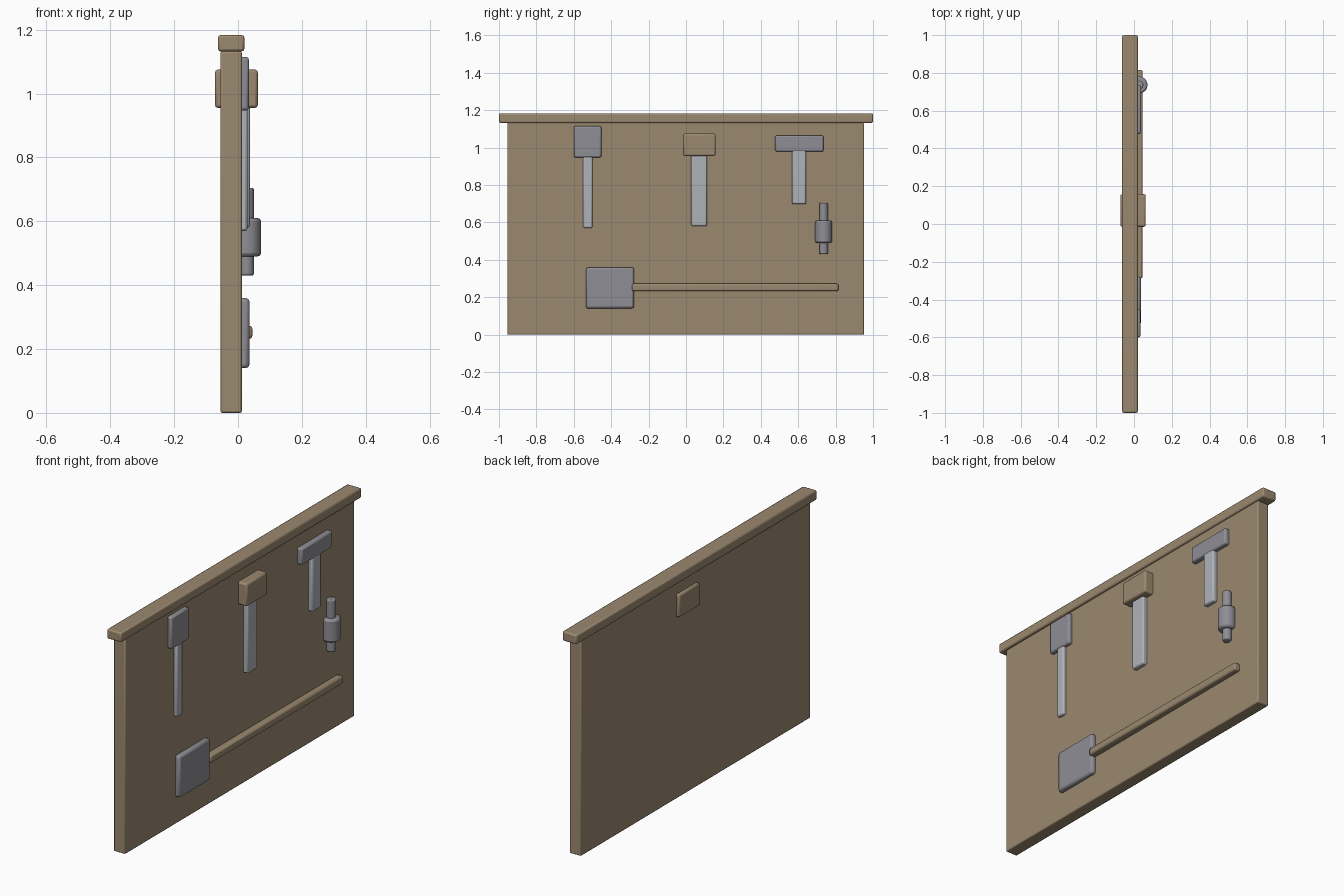
import bpy

cube = bpy.data.objects.get("Cube")
if cube:
    bpy.data.objects.remove(cube, do_unlink=True)


def material(name, rgb):
    m = bpy.data.materials.new(name)
    m.use_nodes = True
    m.diffuse_color = (*rgb, 1)
    m.node_tree.nodes["Principled BSDF"].inputs["Base Color"].default_value = (*rgb, 1)
    return m


wood = material("tan wood", (0.33, 0.25, 0.16))
steel = material("grey steel", (0.27, 0.27, 0.30))
grip = material("pale grey grip", (0.43, 0.45, 0.48))


def finish(name, mat, bevel):
    ob = bpy.context.object
    ob.name = name
    ob.data.materials.append(mat)
    bpy.ops.object.transform_apply(location=False, rotation=False, scale=True)
    mod = ob.modifiers.new("soft edges", "BEVEL")
    mod.width = bevel
    mod.segments = 2
    mod.limit_method = "ANGLE"
    mod.angle_limit = 0.9
    bpy.ops.object.shade_smooth_by_angle()
    return ob


def box(name, mat, x, y, z, bevel=0.006):
    """Box given by its (min, max) range on each axis."""
    bpy.ops.mesh.primitive_cube_add(size=1, location=[sum(r) / 2 for r in (x, y, z)])
    bpy.context.object.scale = [r[1] - r[0] for r in (x, y, z)]
    return finish(name, mat, bevel)


def rod(name, mat, x, y, z, radius, bevel=0.006):
    bpy.ops.mesh.primitive_cylinder_add(vertices=16, radius=radius, depth=z[1] - z[0],
                                        location=(x, y, sum(z) / 2))
    return finish(name, mat, bevel)


# Board and its top rail
box("board", wood, (-0.055, 0.012), (-0.955, 0.952), (0, 1.132))
box("top_rail", wood, (-0.063, 0.02), (-1, 1), (1.132, 1.183), 0.008)

# Flat scraper
box("scraper_blade", steel, (0, 0.034), (-0.6, -0.453), (0.947, 1.115), 0.009)
box("scraper_handle", grip, (0, 0.03), (-0.55, -0.5), (0.57, 0.96), 0.008)

# Mallet, its head passing through the board
box("mallet_head", wood, (-0.072, 0.062), (-0.015, 0.158), (0.955, 1.075), 0.009)
box("mallet_handle", grip, (0, 0.037), (0.028, 0.112), (0.58, 0.97), 0.008)

# Hammer
box("hammer_head", steel, (0, 0.038), (0.477, 0.735), (0.978, 1.065), 0.009)
box("hammer_handle", grip, (0, 0.036), (0.567, 0.642), (0.698, 0.99), 0.008)

# Spindle with a thick collar
rod("spindle_shaft", steel, 0.027, 0.736, (0.43, 0.705), 0.023)
rod("spindle_collar", steel, 0.027, 0.736, (0.49, 0.61), 0.045, 0.01)

# Shovel lying across the bottom
box("shovel_blade", steel, (0, 0.036), (-0.535, -0.278), (0.14, 0.36), 0.012)
box("shovel_handle", wood, (0.005, 0.045), (-0.288, 0.815), (0.232, 0.273), 0.009)
